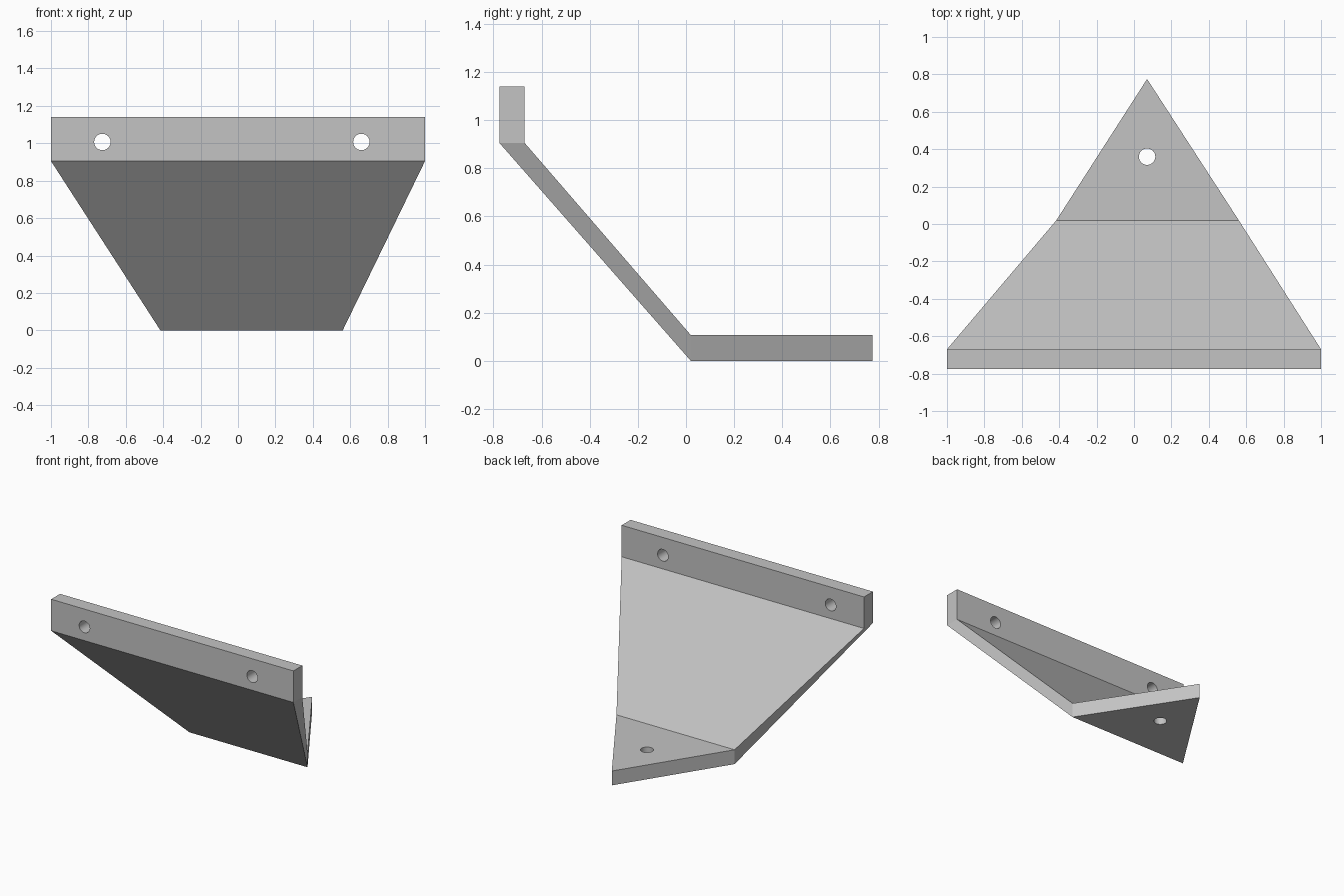
import bpy
import bmesh
from math import radians
from mathutils import Matrix, Vector

cube = bpy.data.objects.get("Cube")
if cube:
    bpy.data.objects.remove(cube, do_unlink=True)

# Plain grey material
grey = bpy.data.materials.new("light grey")
grey.use_nodes = True
colour = (0.55, 0.55, 0.55, 1)
grey.diffuse_color = colour
grey.node_tree.nodes["Principled BSDF"].inputs["Base Color"].default_value = colour


def make_object(name, bm):
    bmesh.ops.recalc_face_normals(bm, faces=bm.faces[:])
    mesh = bpy.data.meshes.new(name)
    bm.to_mesh(mesh)
    bm.free()
    mesh.materials.append(grey)
    obj = bpy.data.objects.new(name, mesh)
    bpy.context.collection.objects.link(obj)
    return obj


# Bent plate: cross-sections from the upright flange to the pointed foot
# (right x, left x, outer (y, z), inner (y, z))
sections = [
    (-1, 1, (-0.775, 1.14), (-0.67, 1.14)),
    (-1, 1, (-0.775, 0.905), (-0.67, 0.905)),
    (-0.415, 0.56, (0.02, 0), (0.02, 0.107)),
    (0.07, 0.07, (0.775, 0), (0.775, 0.107)),
]
bm = bmesh.new()
rings = [[bm.verts.new((x, *p)) for x, p in ((a, outer), (b, outer), (b, inner), (a, inner))]
         for a, b, outer, inner in sections]
bm.faces.new(rings[0])
for r, s in zip(rings, rings[1:]):
    for i in range(4):
        j = (i + 1) % 4
        bm.faces.new((r[i], r[j], s[j], s[i]))
bmesh.ops.remove_doubles(bm, verts=bm.verts[:], dist=0.001)
bracket = make_object("bent_bracket", bm)


# Bolt holes through the flange and the foot
def drill(centre, tilt):
    bm = bmesh.new()
    bmesh.ops.create_cone(bm, cap_ends=True, segments=32, radius1=0.044, radius2=0.044, depth=0.3,
                          matrix=Matrix.Translation(Vector(centre)) @ Matrix.Rotation(radians(tilt), 4, "X"))
    cutter = make_object("hole_cutter", bm)
    cutter.hide_render = True
    mod = bracket.modifiers.new("bolt_hole", "BOOLEAN")
    mod.operation = "DIFFERENCE"
    mod.solver = "EXACT"
    mod.object = cutter
    bpy.ops.object.modifier_apply(modifier=mod.name)
    bpy.data.objects.remove(cutter, do_unlink=True)


bpy.context.view_layer.objects.active = bracket
bracket.select_set(True)
for x in (-0.725, 0.66):
    drill((x, -0.72, 1.007), 90)
drill((0.07, 0.36, 0.05), 0)

bpy.ops.object.shade_smooth_by_angle(angle=radians(20))
